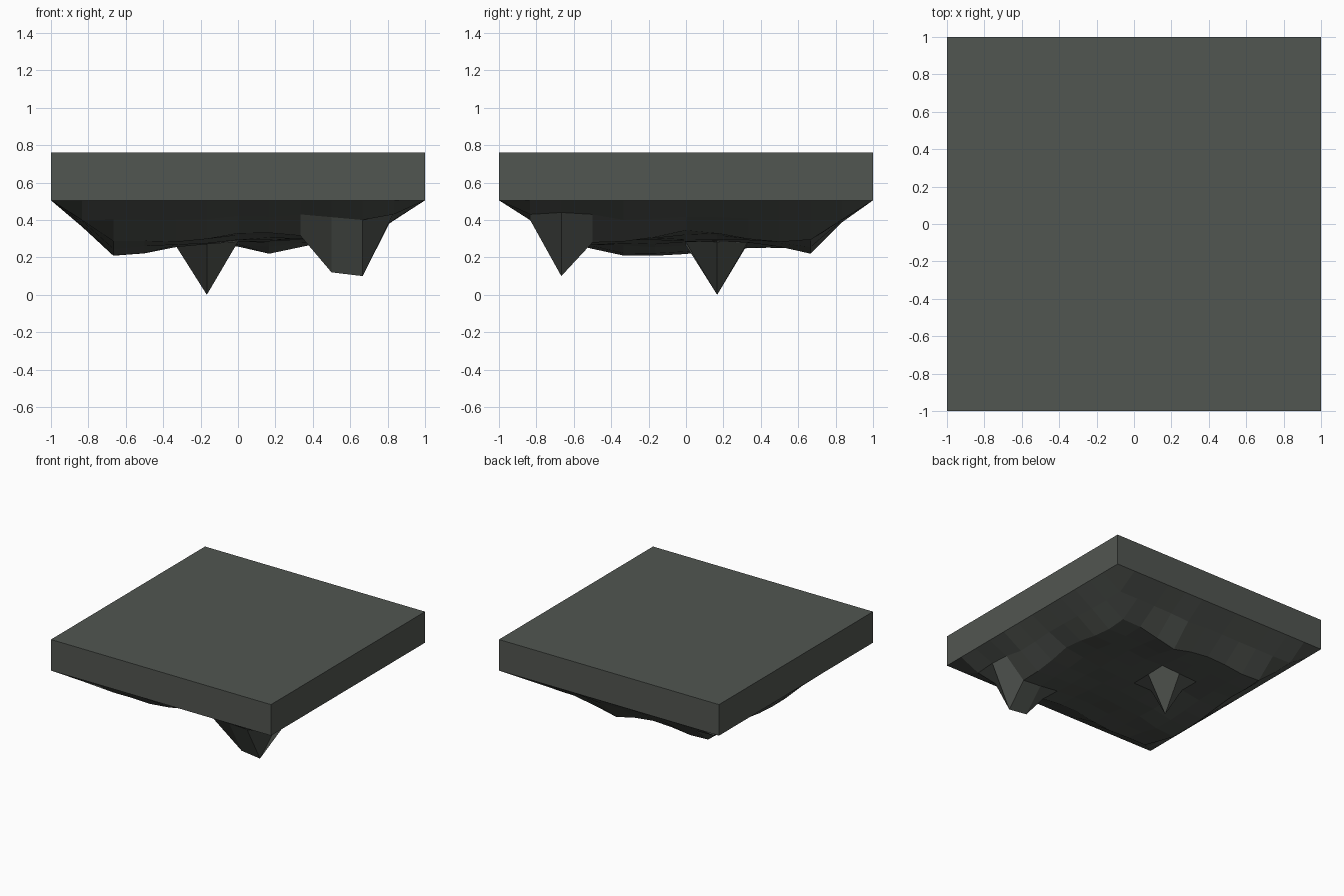
import bpy, bmesh, math, random

if "Cube" in bpy.data.objects:
    bpy.data.objects.remove(bpy.data.objects["Cube"])

random.seed(4)
N, RIM, TOP = 12, 0.505, 0.76

stone = bpy.data.materials.new("dark grey stone")
stone.diffuse_color = (0.083, 0.092, 0.082, 1)
stone.use_nodes = True
stone.node_tree.nodes["Principled BSDF"].inputs["Base Color"].default_value = stone.diffuse_color

# Broad swells of the underside: x, y, height change, spread in x, spread in y
SWELLS = [(-0.67, -0.17, -0.085, 0.35, 0.45), (0.17, 0.67, -0.06, 0.20, 0.20),
          (0.10, -0.67, 0.055, 0.25, 0.30), (0.67, 0.05, 0.055, 0.30, 0.25),
          (-0.55, 0.60, -0.03, 0.30, 0.30), (-0.67, -0.67, 0.03, 0.2, 0.2)]
# Hanging spikes and raised neighbours, by grid cell
SPECIAL = {(5, 7): 0.0, (9, 2): 0.12, (10, 2): 0.10,
           (8, 1): 0.43, (9, 1): 0.415, (10, 1): 0.40,
           (11, 1): 0.43, (11, 2): 0.44, (11, 3): 0.43}


def inner_height(x, y):
    return 0.287 + sum(h * math.exp(-((x - a) / sx) ** 2 - ((y - b) / sy) ** 2)
                       for a, b, h, sx, sy in SWELLS)


def height(i, j):
    x, y = 2 * i / N - 1, 2 * j / N - 1
    ring = min(i, j, N - i, N - j)
    if ring == 0:
        return RIM
    if (i, j) in SPECIAL:
        return SPECIAL[i, j]
    z = inner_height(x, y) + random.uniform(-0.008, 0.008)
    return (RIM + z) / 2 + 0.005 if ring == 1 else z


# Rough rocky underside: a displaced grid
bm = bmesh.new()
grid = [[bm.verts.new((2 * i / N - 1, 2 * j / N - 1, height(i, j)))
         for j in range(N + 1)] for i in range(N + 1)]
for i in range(N):
    for j in range(N):
        bm.faces.new((grid[i][j], grid[i][j + 1], grid[i + 1][j + 1], grid[i + 1][j]))

# Straight slab sides and flat top
low = [grid[0][0], grid[N][0], grid[N][N], grid[0][N]]
high = [bm.verts.new((v.co.x, v.co.y, TOP)) for v in low]
for k in range(4):
    n = (k + 1) % 4
    bm.faces.new((low[k], low[n], high[n], high[k]))
bm.faces.new(high)

mesh = bpy.data.meshes.new("floating_rock_slab")
bm.to_mesh(mesh)
bm.free()
mesh.materials.append(stone)
slab = bpy.data.objects.new("floating_rock_slab", mesh)
bpy.context.collection.objects.link(slab)
